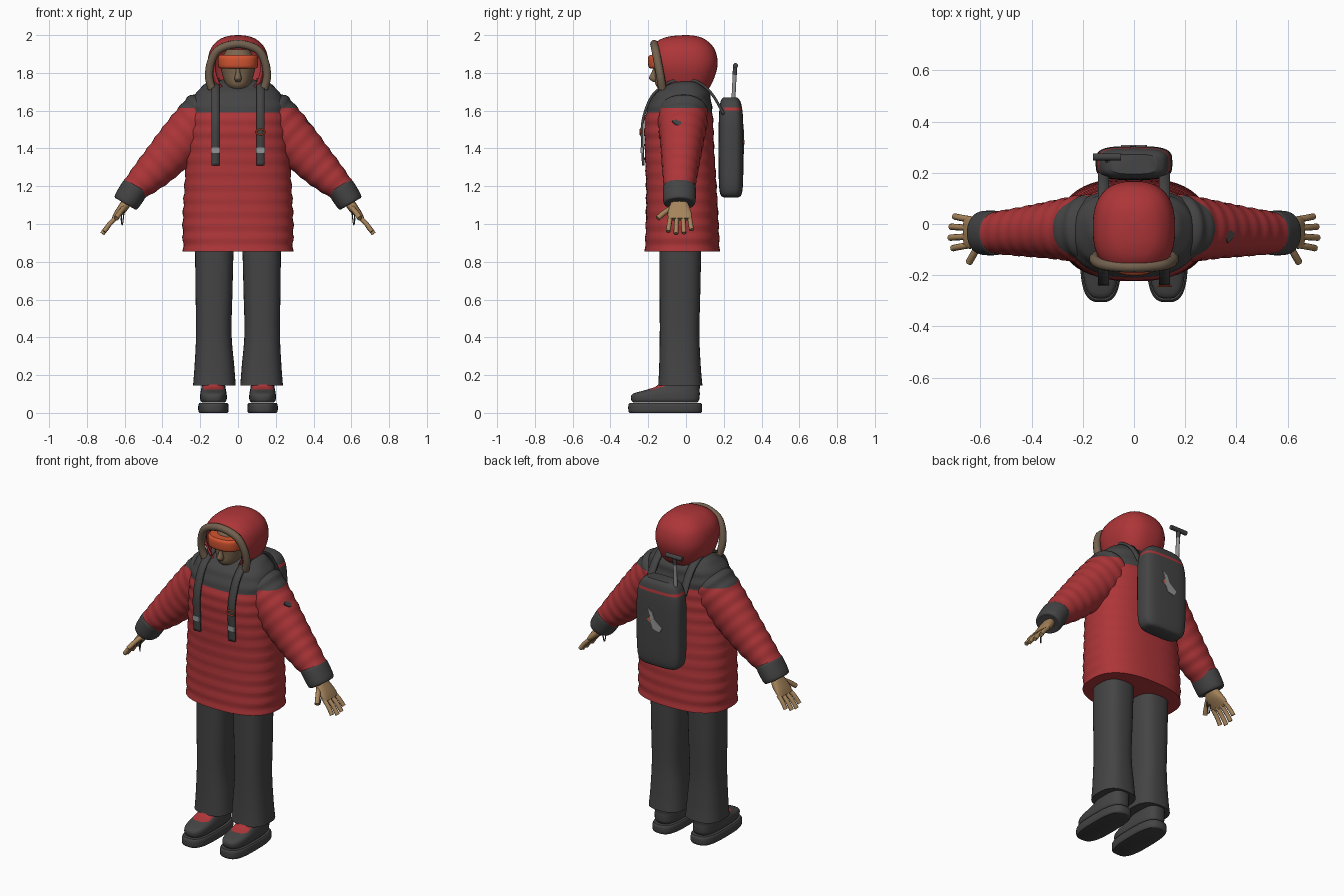
import bpy, bmesh, math
from mathutils import Vector as V

cube = bpy.data.objects.get("Cube")
if cube:
    bpy.data.objects.remove(cube, do_unlink=True)

X, Y, Z = V((1, 0, 0)), V((0, 1, 0)), V((0, 0, 1))
made = []


def material(name, rgb):
    m = bpy.data.materials.new(name)
    m.use_nodes = True
    m.diffuse_color = (*rgb, 1)
    m.node_tree.nodes["Principled BSDF"].inputs["Base Color"].default_value = (*rgb, 1)
    return m


RED = material("jacket red", (0.42, 0.036, 0.04))
CHARCOAL = material("charcoal", (0.058, 0.058, 0.058))
FUR = material("fur brown", (0.17, 0.12, 0.078))
FACE = material("face brown", (0.2, 0.13, 0.075))
HAND = material("glove tan", (0.38, 0.23, 0.105))
ORANGE = material("goggle orange", (0.65, 0.09, 0.03))
GREY = material("light grey", (0.3, 0.3, 0.3))


def finish(name, bm, mat):
    bmesh.ops.recalc_face_normals(bm, faces=bm.faces[:])
    me = bpy.data.meshes.new(name)
    bm.to_mesh(me)
    bm.free()
    me.materials.append(mat)
    ob = bpy.data.objects.new(name, me)
    bpy.context.collection.objects.link(ob)
    made.append(ob)
    return ob


def smooth_path(pts, sub):
    """Catmull-Rom through tuples of any length."""
    pts = [V(p) for p in pts]
    out = []
    for i in range(len(pts) - 1):
        a, b, c, d = pts[max(i - 1, 0)], pts[i], pts[i + 1], pts[min(i + 2, len(pts) - 1)]
        for k in range(sub):
            t = k / sub
            out.append(b + (c - a) * (t / 2) + (2 * a - 5 * b + 4 * c - d) * (t * t / 2)
                       + (3 * b - a - 3 * c + d) * (t ** 3 / 2))
    return out + [pts[-1]]


def loft(name, secs, mat, u=X, n=2.5, sub=5, seg=36, ripple=0):
    """Skin rounded sections (x, y, z, radius along u, radius along y)."""
    bm = bmesh.new()
    rows, dist, last = [], 0, None
    for s in smooth_path(secs, sub):
        c = V(s[:3])
        dist += (c - last).length if last else 0
        last = c
        puff = 1 + ripple * math.cos(dist * math.tau / 0.07)
        ring = []
        for k in range(seg):
            a = math.tau * k / seg
            ca, sa = math.cos(a), math.sin(a)
            pu = math.copysign(abs(ca) ** (2 / n), ca) * max(s[3], 0.003) * puff
            pv = math.copysign(abs(sa) ** (2 / n), sa) * max(s[4], 0.003) * puff
            ring.append(bm.verts.new(c + u * pu + Y * pv))
        rows.append(ring)
    for r, q in zip(rows, rows[1:]):
        for k in range(seg):
            j = (k + 1) % seg
            bm.faces.new((r[k], r[j], q[j], q[k]))
    bm.faces.new(rows[0])
    bm.faces.new(rows[-1])
    return finish(name, bm, mat)


def paint(ob, heights, rule, mat):
    """Cut level seams, then recolour the faces that meet the rule."""
    bm = bmesh.new()
    bm.from_mesh(ob.data)
    for h in heights:
        bmesh.ops.bisect_plane(bm, geom=bm.verts[:] + bm.edges[:] + bm.faces[:],
                               plane_co=Z * h, plane_no=Z, dist=1e-5)
    ob.data.materials.append(mat)
    bm.normal_update()
    for f in bm.faces:
        if rule(f.calc_center_median(), f.normal):
            f.material_index = 1
    bm.to_mesh(ob.data)
    bm.free()


def tube(name, pts, r, mat):
    cu = bpy.data.curves.new(name, "CURVE")
    cu.dimensions = "3D"
    cu.bevel_depth, cu.bevel_resolution, cu.use_fill_caps = r, 3, True
    path = smooth_path(pts, 6)
    sp = cu.splines.new("POLY")
    sp.points.add(len(path) - 1)
    for p, q in zip(sp.points, path):
        p.co = (*q, 1)
    sp.use_smooth = True
    cu.materials.append(mat)
    bpy.context.collection.objects.link(bpy.data.objects.new(name, cu))


def box(name, loc, size, mat):
    bm = bmesh.new()
    bmesh.ops.create_cube(bm, size=1)
    for v in bm.verts:
        v.co = V(loc) + V(a * b for a, b in zip(v.co, size))
    return finish(name, bm, mat)


def plate(name, loc, u, v, pts, mat):
    """Thin flat patch with a polygon outline."""
    bm = bmesh.new()
    f = bm.faces.new([bm.verts.new(V(loc) + u * a + v * b) for a, b in pts])
    new = bmesh.ops.extrude_face_region(bm, geom=[f])["geom"]
    bmesh.ops.translate(bm, vec=u.cross(v) * 0.007,
                        verts=[g for g in new if isinstance(g, bmesh.types.BMVert)])
    return finish(name, bm, mat)


# Jacket body with dark shoulder yoke
jacket = loft("jacket_body", [
    (0, -.02, .855, .29, .198), (0, -.02, 1.0, .293, .193), (0, -.025, 1.2, .284, .187),
    (0, -.035, 1.4, .27, .184), (0, -.038, 1.54, .26, .182), (0, -.03, 1.64, .25, .165),
    (0, -.02, 1.7, .215, .143), (0, -.005, 1.745, .17, .09), (0, 0, 1.765, .08, .04)],
    RED, sub=10, seg=48, ripple=.012)
paint(jacket, [1.59], lambda c, n: c.z > 1.59, CHARCOAL)

# Hood, cut open at the front
hood = loft("hood", [
    (0, -.01, 1.69, .11, .11), (0, -.015, 1.75, .14, .155), (0, -.015, 1.84, .161, .182),
    (0, -.018, 1.92, .148, .172), (0, -.018, 1.97, .108, .13), (0, -.012, 1.993, .06, .075),
    (0, 0, 2.0, .01, .01)], RED, seg=40)
bm = bmesh.new()
bm.from_mesh(hood.data)
bmesh.ops.bisect_plane(bm, geom=bm.verts[:] + bm.edges[:] + bm.faces[:], clear_outer=True,
                       plane_co=(0, -.145, 1.85), plane_no=(0, -1, -.17))
bm.to_mesh(hood.data)
bm.free()
shell = hood.modifiers.new("thickness", "SOLIDIFY")
shell.thickness = .012
arch = [(.138, -.125, 1.715), (.153, -.135, 1.78), (.142, -.15, 1.86), (.1, -.162, 1.925)]
tube("fur_trim", arch + [(0, -.168, 1.953)] + [(-x, y, z) for x, y, z in arch[::-1]], .022, FUR)

# Face and goggles
loft("face", [(0, -.085, 1.705, .03, .045), (0, -.075, 1.735, .062, .085), (0, -.065, 1.79, .083, .1),
              (0, -.06, 1.86, .092, .105), (0, -.05, 1.925, .06, .08)], FACE, n=2.1)
loft("nose", [(0, -.165, 1.752, .012, .008), (0, -.172, 1.77, .019, .024),
              (0, -.166, 1.8, .012, .018), (0, -.16, 1.83, .01, .01)], FACE, n=2, seg=16)
loft("goggles", [(0, -.1, 1.823, .094, .088), (0, -.1, 1.835, .104, .099),
                 (0, -.1, 1.88, .106, .101), (0, -.1, 1.895, .096, .09)], ORANGE)

# Backpack with red piping, shovel handle and back patch
pack = loft("backpack", [
    (0, .238, 1.14, .09, .035), (0, .238, 1.155, .13, .055), (0, .238, 1.22, .147, .064),
    (0, .238, 1.4, .15, .066), (0, .238, 1.56, .147, .064), (0, .236, 1.64, .125, .055),
    (0, .234, 1.67, .09, .038)], CHARCOAL, n=3.6, sub=6)
paint(pack, [1.6, 1.616], lambda c, n: 1.6 < c.z < 1.616 and c.y > .2, RED)
plate("back_patch", (0, .301, 1.43), -X, Z,
      [(-.045, .07), (-.015, .05), (0, .01), (.05, -.03), (.035, -.06), (-.01, -.05),
       (-.025, -.015), (-.05, 0), (-.03, .025)], GREY)
plate("patch_accent", (.045, .302, 1.43), -X, Z, [(0, 0), (.018, -.008), (.014, .012), (0, .014)], ORANGE)
tube("shovel_shaft", [(-.105, .25, 1.64), (-.105, .258, 1.8)], .011, GREY)
tube("shovel_neck", [(-.105, .258, 1.79), (-.105, .26, 1.835)], .012, CHARCOAL)
tube("shovel_grip", [(-.16, .262, 1.838), (-.05, .262, 1.838)], .014, CHARCOAL)

# Left and right parts
for s, side in ((1, "left_"), (-1, "right_")):
    out = V((s * .7, 0, .71))

    # Sleeve, cuff and glove
    sleeve = loft(side + "sleeve", [
        (s * .12, -.015, 1.63, .08, .09), (s * .17, -.015, 1.6, .115, .125), (s * .21, -.018, 1.54, .13, .13),
        (s * .3, -.022, 1.44, .124, .115), (s * .405, -.028, 1.325, .108, .1),
        (s * .48, -.032, 1.25, .092, .09), (s * .555, -.035, 1.18, .07, .08)],
        RED, u=out, n=2.1, sub=9, ripple=.022)
    paint(sleeve, [1.615], lambda c, n: c.z > 1.615, CHARCOAL)
    cuff_u = V((s * .86, 0, .5))
    loft(side + "cuff", [(s * .535, -.035, 1.2, .068, .08), (s * .545, -.035, 1.19, .074, .087),
                         (s * .592, -.035, 1.115, .07, .084), (s * .596, -.035, 1.108, .05, .06)],
         CHARCOAL, u=cuff_u, n=2.1)
    palm_u = V((s * .76, 0, .65))
    loft(side + "palm", [(s * .58, -.035, 1.13, .026, .035), (s * .61, -.035, 1.085, .026, .055),
                         (s * .64, -.033, 1.05, .019, .064), (s * .66, -.032, 1.025, .011, .06)],
         HAND, u=palm_u, seg=24)
    for i, reach in enumerate((.9, 1.05, 1, .8)):
        y = -.083 + i * .034
        root = V((s * .645, y, 1.035))
        tip = root + V((s * .07, (y + .032) * .25, -.083)) * reach
        tube(side + "finger_" + str(i + 1), [root, (root + tip) / 2 + palm_u * .004, tip], .0125, HAND)
    tube(side + "thumb", [(s * .6, -.07, 1.09), (s * .625, -.115, 1.06), (s * .645, -.15, 1.03)], .014, HAND)
    tube(side + "wrist_cord", [(s * .6, -.08, 1.1), (s * .607, -.085, 1.03), (s * .613, -.08, .995),
                               (s * .618, -.075, 1.03), (s * .61, -.07, 1.09)], .003, CHARCOAL)

    # Trouser leg
    loft(side + "trouser_leg", [
        (s * .125, -.03, .145, .113, .117), (s * .125, -.032, .25, .105, .11), (s * .128, -.034, .42, .094, .105),
        (s * .127, -.032, .65, .098, .108), (s * .125, -.03, .93, .103, .112)], CHARCOAL, n=2.6, sub=6)

    # Boot, red tongue and sole
    cx = s * .13
    boot = loft(side + "boot", [
        (cx, -.11, .055, .06, .17), (cx, -.11, .07, .07, .18), (cx, -.105, .1, .07, .178),
        (cx, -.07, .122, .066, .142), (cx, -.038, .146, .062, .112), (cx, -.03, .2, .06, .1)],
        CHARCOAL, n=3, sub=4)
    paint(boot, [.124, .15], lambda c, n: .124 < c.z < .15 and n.y < -.15 and abs(abs(c.x) - .13) < .055, RED)
    loft(side + "sole", [(cx, -.11, 0, .074, .188), (cx, -.11, .01, .08, .195),
                         (cx, -.11, .042, .08, .195), (cx, -.11, .053, .074, .188)], CHARCOAL, n=3, sub=3)

    # Shoulder strap over to the pack, with a buckle
    path = smooth_path([(-.226, 1.31), (-.231, 1.42), (-.231, 1.53), (-.204, 1.63), (-.16, 1.7),
                        (-.07, 1.757), (.03, 1.762), (.1, 1.727), (.15, 1.67), (.2, 1.58)], 5)
    bm = bmesh.new()
    pairs = [[bm.verts.new((s * .119 + w, *p)) for w in (-.022, .022)] for p in path]
    for a, b in zip(pairs, pairs[1:]):
        bm.faces.new((a[0], a[1], b[1], b[0]))
    strap = finish(side + "strap", bm, CHARCOAL)
    band = strap.modifiers.new("thickness", "SOLIDIFY")
    band.thickness, band.offset = .014, 0
    box(side + "strap_buckle", (s * .119, -.234, 1.39), (.046, .014, .03), GREY)

# Ring on one strap, patch on one sleeve
tube("strap_ring", [(.12 + .024 * math.cos(a), -.242, 1.487 + .014 * math.sin(a))
                    for a in (math.tau * k / 12 for k in range(13))], .004, ORANGE)
plate("sleeve_patch", (.372, -.045, 1.533), Y, V((-.71, 0, .7)),
      [(-.03, .012), (-.012, -.012), (.008, -.025), (.022, -.005), (.012, .018), (-.01, .022)], CHARCOAL)

# Smooth shading with sharp edges kept
bpy.ops.object.select_all(action="DESELECT")
for ob in made:
    ob.select_set(True)
bpy.context.view_layer.objects.active = made[0]
bpy.ops.object.shade_smooth_by_angle(angle=math.radians(40))
